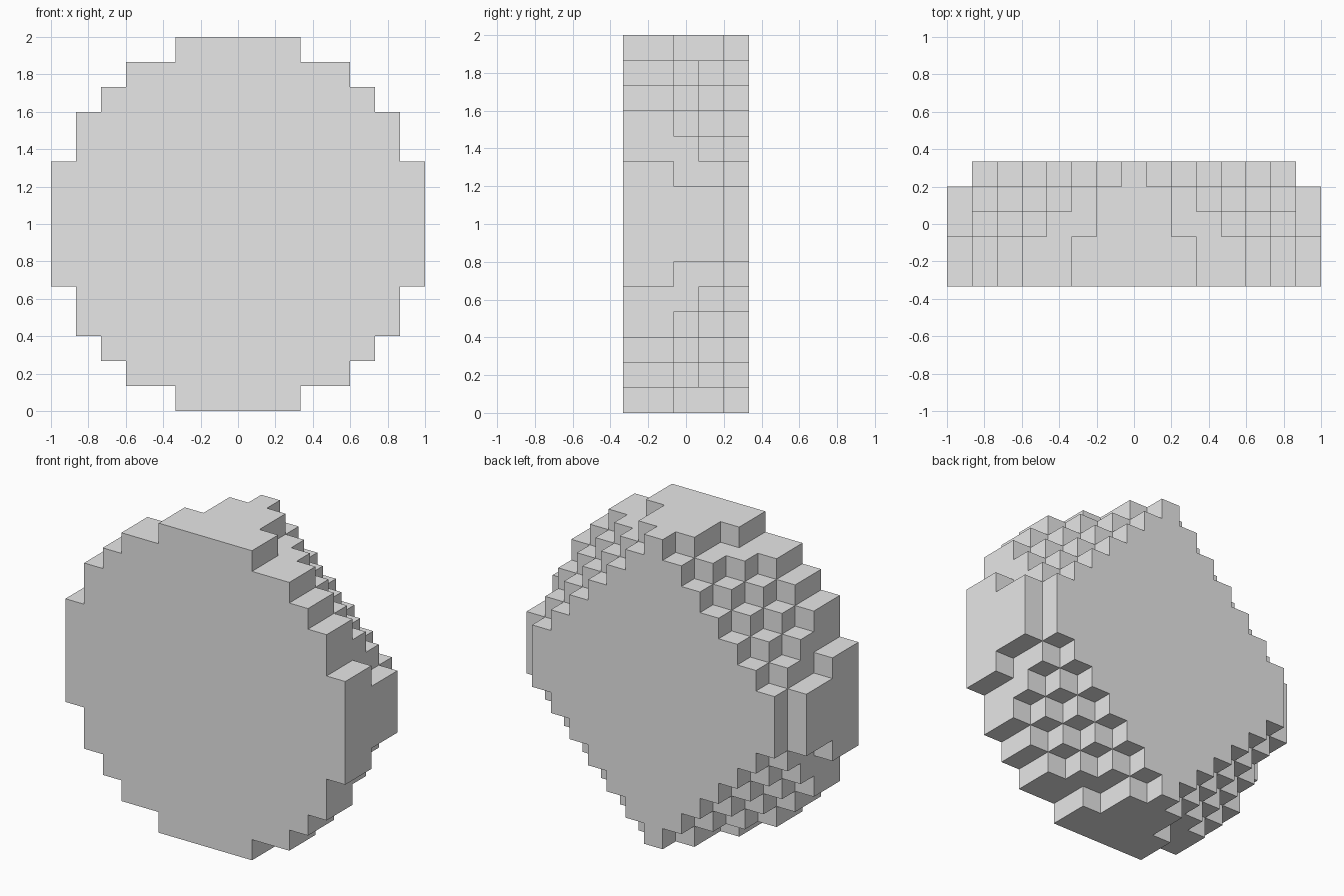
import bpy
import bmesh
from mathutils import Vector

cube = bpy.data.objects.get("Cube")
if cube:
    bpy.data.objects.remove(cube, do_unlink=True)

CELL = 2 / 15

# Half-width in cells of each row, from the middle row outwards, per depth layer
ROUND = [7, 7, 7, 6, 6, 5, 4, 2]
LAYERS = [
    ROUND,
    ROUND,
    [7, 7, 6, 6, 5, 4, 3, 1],
    [7, 7, 6, 5, 4, 3, 2, 1],
    [6, 6, 5, 4, 3, 2, 1, 0],
]

# Stone material
stone = bpy.data.materials.new("plain_grey")
stone.use_nodes = True
grey = (0.8, 0.8, 0.8, 1)
stone.diffuse_color = grey
stone.node_tree.nodes["Principled BSDF"].inputs["Base Color"].default_value = grey

# Filled cells of the stepped disc
cells = set()
for depth, rows in enumerate(LAYERS):
    for row in range(-7, 8):
        half = rows[abs(row)]
        for col in range(-half, half + 1):
            cells.add((col, depth - 2, row + 7))


def add_side(bm, cell, axis, sign):
    """Add one outward-facing square on a side of a cell."""
    u, v = (axis + 1) % 3, (axis + 2) % 3
    corners = []
    for du, dv in ((-1, -1), (1, -1), (1, 1), (-1, 1)):
        point = Vector(cell)
        point.z += 0.5
        point[axis] += sign / 2
        point[u] += du / 2
        point[v] += dv / 2
        corners.append(bm.verts.new(point * CELL))
    bm.faces.new(corners if sign > 0 else corners[::-1])


# Outer skin only, with flat areas merged
bm = bmesh.new()
for cell in sorted(cells):
    for axis in range(3):
        for sign in (-1, 1):
            neighbour = list(cell)
            neighbour[axis] += sign
            if tuple(neighbour) not in cells:
                add_side(bm, cell, axis, sign)
bmesh.ops.remove_doubles(bm, verts=bm.verts, dist=CELL / 100)
bmesh.ops.dissolve_limit(bm, angle_limit=0.01, verts=bm.verts, edges=bm.edges)

mesh = bpy.data.meshes.new("stepped_disc")
bm.to_mesh(mesh)
bm.free()
mesh.materials.append(stone)
disc = bpy.data.objects.new("stepped_disc", mesh)
bpy.context.collection.objects.link(disc)
